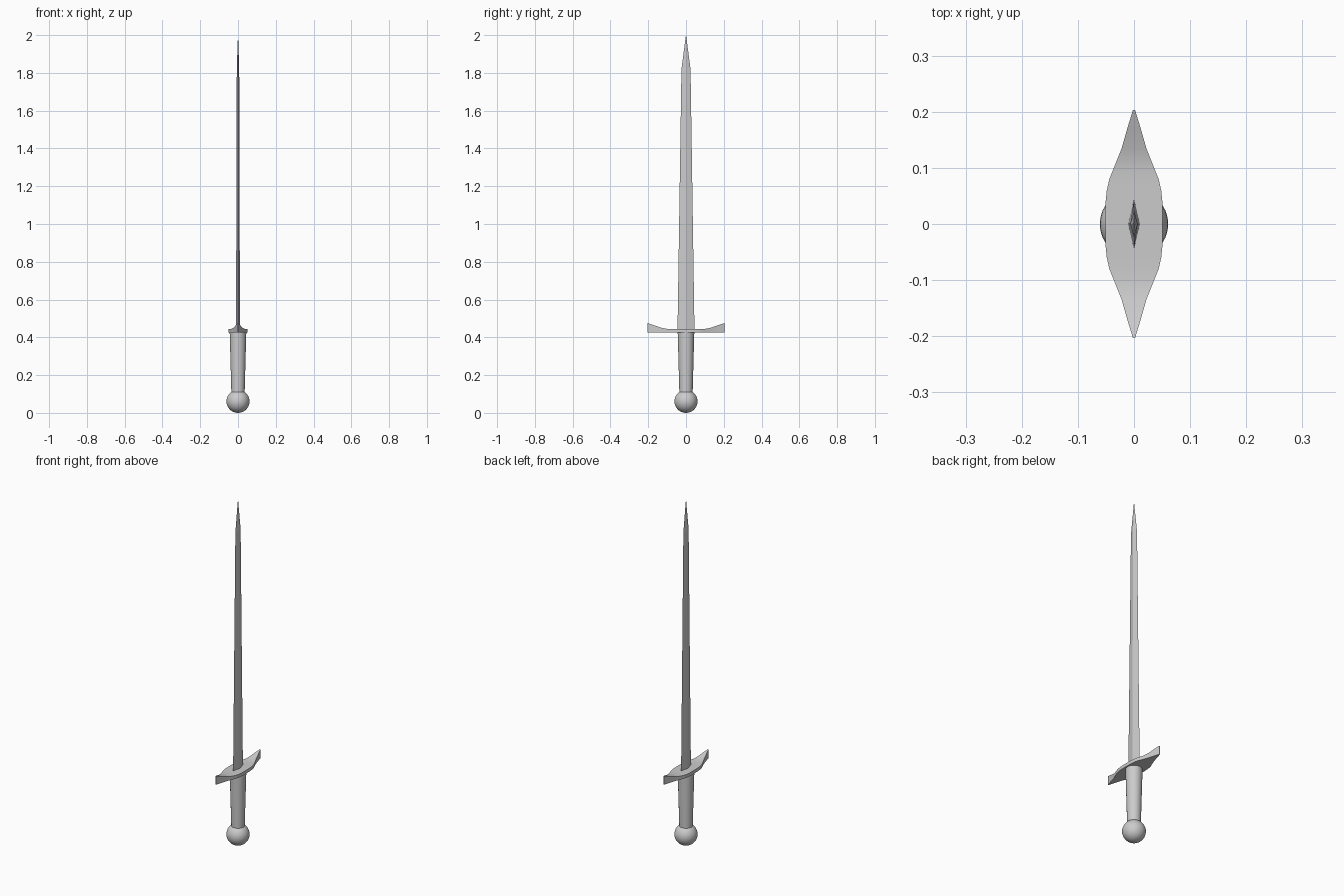
import bpy, bmesh, math

if "Cube" in bpy.data.objects:
    bpy.data.objects.remove(bpy.data.objects["Cube"])


def loft(name, rings, smooth=None):
    """Skin a list of equal-sized vertex rings and cap both ends."""
    bm = bmesh.new()
    loops = [[bm.verts.new(p) for p in ring] for ring in rings]
    n = len(loops[0])
    for a, b in zip(loops, loops[1:]):
        for i in range(n):
            j = (i + 1) % n
            bm.faces.new((a[i], a[j], b[j], b[i]))
    bm.faces.new(loops[0])
    bm.faces.new(loops[-1])
    bmesh.ops.recalc_face_normals(bm, faces=bm.faces)
    mesh = bpy.data.meshes.new(name)
    bm.to_mesh(mesh)
    bm.free()
    obj = bpy.data.objects.new(name, mesh)
    bpy.context.collection.objects.link(obj)
    if smooth:
        smooth_object(obj, smooth)
    return obj


def smooth_object(obj, degrees):
    bpy.ops.object.select_all(action='DESELECT')
    obj.select_set(True)
    bpy.context.view_layer.objects.active = obj
    bpy.ops.object.shade_smooth_by_angle(angle=math.radians(degrees))


def circle(r, z, n=32):
    return [(r * math.cos(2 * math.pi * i / n), r * math.sin(2 * math.pi * i / n), z)
            for i in range(n)]


def diamond(half_x, half_y, z):
    return [(half_x, 0, z), (0, half_y, z), (-half_x, 0, z), (0, -half_y, z)]


# Ball pommel
bpy.ops.mesh.primitive_uv_sphere_add(segments=32, ring_count=16, radius=0.061,
                                     location=(0, 0, 0.061))
pommel = bpy.context.object
pommel.name = "pommel"
smooth_object(pommel, 30)

# Tapered round grip
loft("grip", [circle(0.035, 0.10), circle(0.044, 0.43)], smooth=30)

# Crossguard: (y, half width, top height), mirrored in y, flat underneath
half = [(0.0, 0.051, 0.444), (0.035, 0.051, 0.444), (0.06, 0.0485, 0.444),
        (0.08, 0.044, 0.444), (0.10, 0.036, 0.445), (0.115, 0.030, 0.447),
        (0.135, 0.022, 0.452), (0.17, 0.012, 0.464), (0.203, 0.002, 0.475)]
stations = [(-y, w, t) for y, w, t in half[:0:-1]] + half
loft("crossguard", [[(-w, y, 0.425), (w, y, 0.425), (w, y, t), (-w, y, t)]
                    for y, w, t in stations], smooth=30)

# Diamond-section blade tapering to a point
loft("blade", [diamond(0.0105, 0.045, 0.43), diamond(0.0065, 0.024, 1.82),
               diamond(0.0003, 0.0005, 2.0)])
